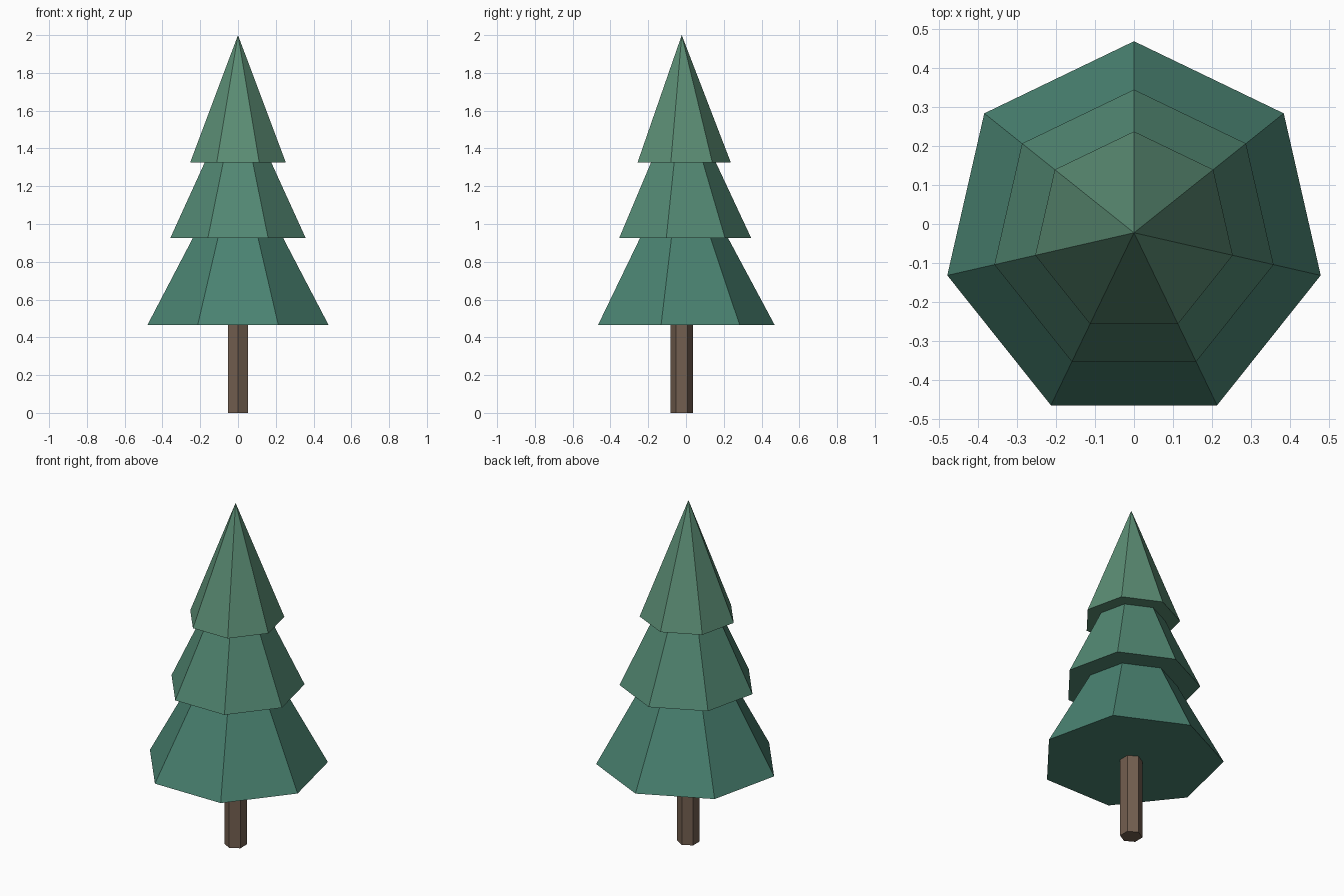
import bpy, bmesh
from math import sin, cos, pi

if "Cube" in bpy.data.objects:
    bpy.data.objects.remove(bpy.data.objects["Cube"])

CY = -0.0225  # trunk axis; offset because a heptagon is not symmetric in y


def material(name, rgb):
    m = bpy.data.materials.new(name)
    m.diffuse_color = (*rgb, 1)
    m.use_nodes = True
    m.node_tree.nodes["Principled BSDF"].inputs["Base Color"].default_value = m.diffuse_color
    return m


def lathe(name, profile, sides, mats, strip_mats):
    """Faceted solid of revolution; a zero radius makes a point."""
    bm = bmesh.new()
    rings = []
    for r, z in profile:
        if r == 0:
            rings.append([bm.verts.new((0, CY, z))] * sides)
        else:
            rings.append([bm.verts.new((r * sin(2 * pi * i / sides),
                                        CY + r * cos(2 * pi * i / sides), z))
                          for i in range(sides)])
    for a, b, mi in zip(rings, rings[1:], strip_mats):
        for i in range(sides):
            j = (i + 1) % sides
            corners = list(dict.fromkeys((a[i], a[j], b[j], b[i])))
            bm.faces.new(corners).material_index = mi
    for ring, (r, z) in ((rings[0], profile[0]), (rings[-1], profile[-1])):
        if r > 0:
            bm.faces.new(ring)
    bmesh.ops.recalc_face_normals(bm, faces=bm.faces)
    me = bpy.data.meshes.new(name)
    bm.to_mesh(me)
    bm.free()
    for m in mats:
        me.materials.append(m)
    ob = bpy.data.objects.new(name, me)
    bpy.context.collection.objects.link(ob)
    return ob


greens = [material("green_low", (0.068, 0.225, 0.165)),
          material("green_mid", (0.085, 0.245, 0.170)),
          material("green_top", (0.105, 0.265, 0.175))]
bark = material("bark", (0.171, 0.114, 0.080))

# Foliage: three stepped tiers, each overhanging the one below
lathe("foliage",
      [(0.4915, 0.466), (0.245, 0.926),
       (0.3675, 0.926), (0.181, 1.325),
       (0.26, 1.325), (0, 2.0)],
      7, greens, [0, 1, 1, 2, 2])

# Trunk: hexagonal post
lathe("trunk", [(0.06, 0), (0.06, 0.466)], 6, [bark], [0])
